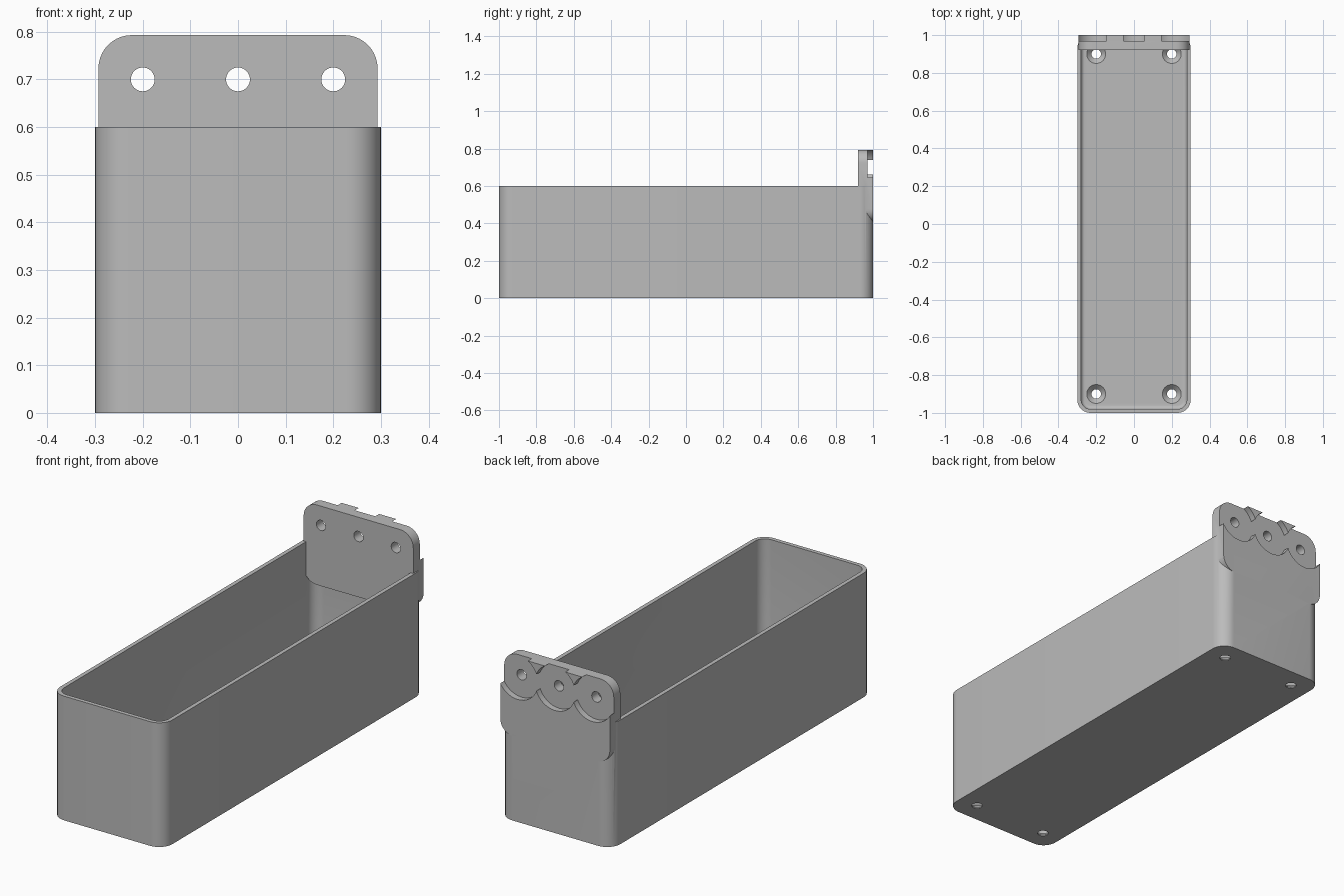
import bpy
import bmesh
from math import cos, sin, pi
from mathutils import Matrix, Vector

cube = bpy.data.objects.get("Cube")
if cube:
    bpy.data.objects.remove(cube, do_unlink=True)

grey = bpy.data.materials.new("plain grey")
grey.use_nodes = True
grey.diffuse_color = (0.5, 0.5, 0.5, 1)
grey.node_tree.nodes["Principled BSDF"].inputs["Base Color"].default_value = (0.5, 0.5, 0.5, 1)


def ring(hx, hy, r, steps=10):
    """Rounded rectangle outline; becomes a circle when hx = hy = r."""
    points = []
    for q, (sx, sy) in enumerate([(1, 1), (-1, 1), (-1, -1), (1, -1)]):
        for i in range(steps + 1):
            a = (q + i / steps) * pi / 2
            points.append((sx * (hx - r) + r * cos(a), sy * (hy - r) + r * sin(a)))
    return points


def loft(name, sections, place=Matrix()):
    """Solid through stacked rounded rectangles (half x, half y, radius, height)."""
    bm = bmesh.new()
    rows = [[bm.verts.new(place @ Vector((x, y, z))) for x, y in ring(hx, hy, r)]
            for hx, hy, r, z in sections]
    n = len(rows[0])
    for low, high in zip(rows, rows[1:]):
        for i in range(n):
            j = (i + 1) % n
            bm.faces.new((low[i], low[j], high[j], high[i]))
    bm.faces.new(rows[0][::-1])
    bm.faces.new(rows[-1])
    bmesh.ops.remove_doubles(bm, verts=bm.verts, dist=1e-5)
    bmesh.ops.recalc_face_normals(bm, faces=bm.faces)
    mesh = bpy.data.meshes.new(name)
    bm.to_mesh(mesh)
    bm.free()
    mesh.materials.append(grey)
    obj = bpy.data.objects.new(name, mesh)
    bpy.context.collection.objects.link(obj)
    return obj


def combine(target, tool, operation):
    mod = target.modifiers.new(operation, 'BOOLEAN')
    mod.operation, mod.object, mod.solver = operation, tool, 'EXACT'
    bpy.context.view_layer.objects.active = target
    bpy.ops.object.modifier_apply(modifier=mod.name)
    bpy.data.objects.remove(tool, do_unlink=True)


# Open bin: outer shell minus a cavity with a filleted floor
FLOOR, WALL, FILLET = 0.03, 0.02, 0.02
storage_bin = loft("storage_bin", [(0.3, 1, 0.07, 0), (0.3, 1, 0.07, 0.6)])
cavity = []
for i in range(7):
    a = i / 6 * pi / 2
    inset = WALL + FILLET * (1 - sin(a))
    cavity.append((0.3 - inset, 1 - inset, 0.07 - inset, FLOOR + FILLET * (1 - cos(a))))
cavity.append((0.3 - WALL, 1 - WALL, 0.07 - WALL, 0.7))
combine(storage_bin, loft("cavity_cutter", cavity), 'DIFFERENCE')

# Mounting plate, upright at the back
upright = Matrix.Translation((0, 0, 0.6)) @ Matrix.Rotation(pi / 2, 4, 'X')
plate = loft("mounting_plate", [(0.293, 0.193, 0.07, -1), (0.293, 0.193, 0.07, -0.92)], upright)
combine(storage_bin, plate, 'UNION')

# Round recesses in the back of the plate, with screw holes through them
for x in (-0.2, 0, 0.2):
    place = Matrix.Translation((x, 0, 0.1)) @ upright
    for name, r, depth in (("recess_cutter", 0.108, 0.97), ("screw_cutter", 0.025, 0.85)):
        cutter = loft(name, [(r, r, r, -1.1), (r, r, r, -depth)], place)
        combine(storage_bin, cutter, 'DIFFERENCE')

# Countersunk holes in the floor
for x in (-0.2, 0.2):
    for y in (-0.9, 0.9):
        profile = [(0.025, -0.1), (0.025, 0.005), (0.05, FLOOR), (0.05, 0.06)]
        cutter = loft("countersink_cutter", [(r, r, r, z) for r, z in profile],
                      Matrix.Translation((x, y, 0)))
        combine(storage_bin, cutter, 'DIFFERENCE')

# Smooth the curved walls, keep edges crisp
bpy.ops.object.select_all(action='DESELECT')
storage_bin.select_set(True)
bpy.context.view_layer.objects.active = storage_bin
bpy.ops.object.shade_smooth_by_angle(angle=pi / 6)
